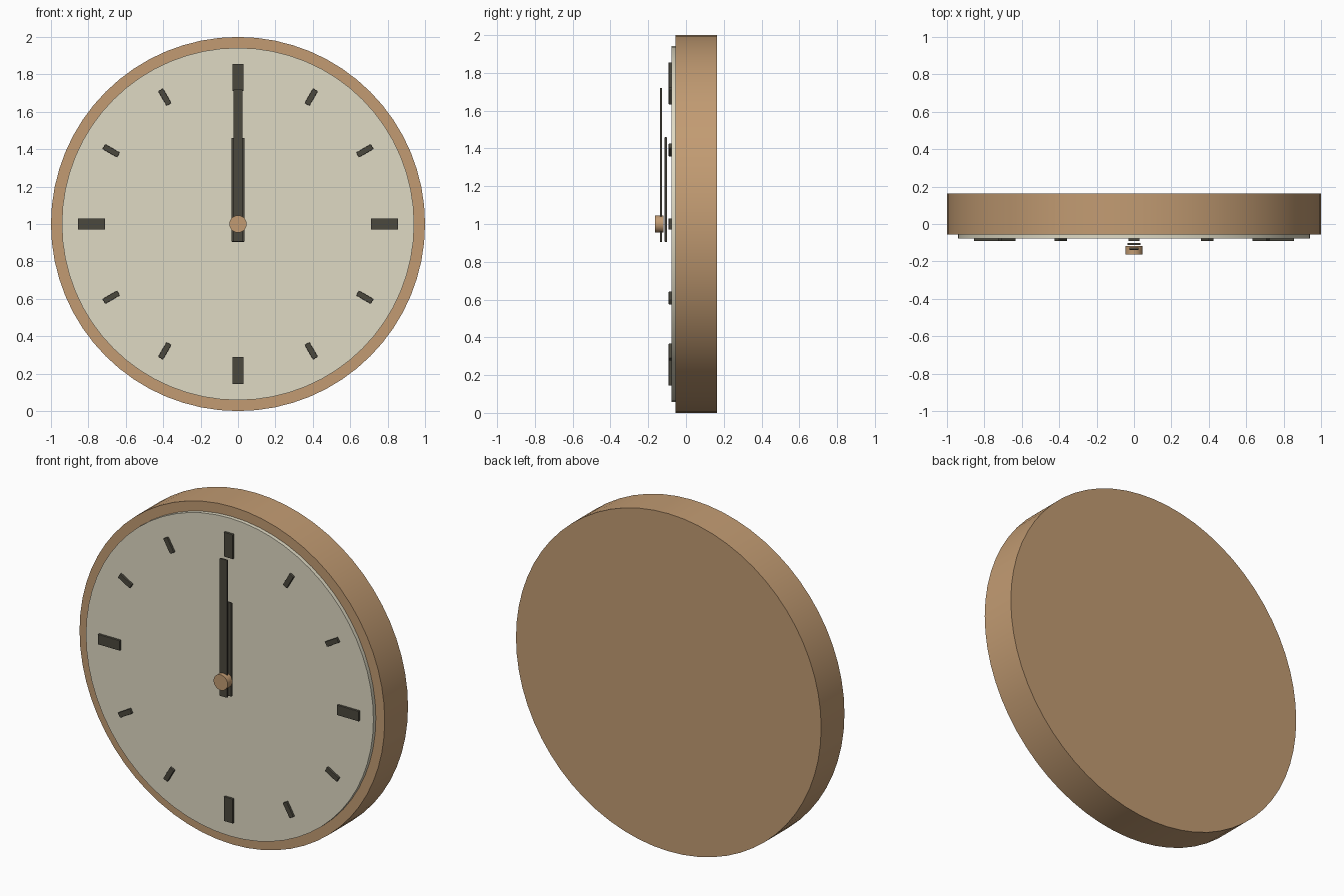
import bpy
from math import pi, radians, sin, cos

cube = bpy.data.objects.get("Cube")
if cube:
    bpy.data.objects.remove(cube, do_unlink=True)

CENTRE_Z = 1.0


def material(name, colour):
    m = bpy.data.materials.new(name)
    m.use_nodes = True
    rgba = (*colour, 1)
    m.diffuse_color = rgba
    m.node_tree.nodes["Principled BSDF"].inputs["Base Color"].default_value = rgba
    return m


wood = material("warm wood", (0.54, 0.33, 0.17))
cream = material("cream", (0.74, 0.70, 0.55))
dark = material("dark grey", (0.070, 0.065, 0.048))


def disc(name, radius, front, back, mat, sides=64):
    """Cylinder lying along y between front and back."""
    bpy.ops.mesh.primitive_cylinder_add(
        vertices=sides, radius=radius, depth=back - front,
        location=(0, (front + back) / 2, CENTRE_Z), rotation=(pi / 2, 0, 0))
    ob = bpy.context.object
    ob.name = name
    ob.data.materials.append(mat)
    bpy.ops.object.shade_smooth_by_angle(angle=radians(30))
    return ob


def bar(name, angle, inner, outer, width, front, back):
    """Bevelled bar pointing outwards at a clockwise angle from the top."""
    mid = (inner + outer) / 2
    bpy.ops.mesh.primitive_cube_add(
        size=1, rotation=(0, angle, 0),
        location=(mid * sin(angle), (front + back) / 2, CENTRE_Z + mid * cos(angle)))
    ob = bpy.context.object
    ob.name = name
    ob.scale = (width, back - front, outer - inner)
    bpy.ops.object.transform_apply(location=False, rotation=False, scale=True)
    ob.data.materials.append(dark)
    bevel = ob.modifiers.new("soft edges", 'BEVEL')
    bevel.width = 0.003
    bevel.segments = 2
    return ob


# Case and dial
disc("case", 1.0, -0.055, 0.163, wood)
disc("dial", 0.942, -0.078, -0.05, cream)

# Hour markers, longer and wider at the quarters
for hour in range(12):
    quarter = hour % 3 == 0
    length, width = (0.145, 0.06) if quarter else (0.09, 0.03)
    bar(f"hour_marker_{hour or 12}", hour * pi / 6,
        0.783 - length / 2, 0.783 + length / 2, width, -0.092, -0.076)

# Hands
bar("hour_hand", 0, -0.095, 0.46, 0.07, -0.113, -0.101)
bar("minute_hand", 0, -0.095, 0.72, 0.05, -0.138, -0.126)

# Centre cap
disc("centre_cap", 0.046, -0.163, -0.118, wood, 32)
